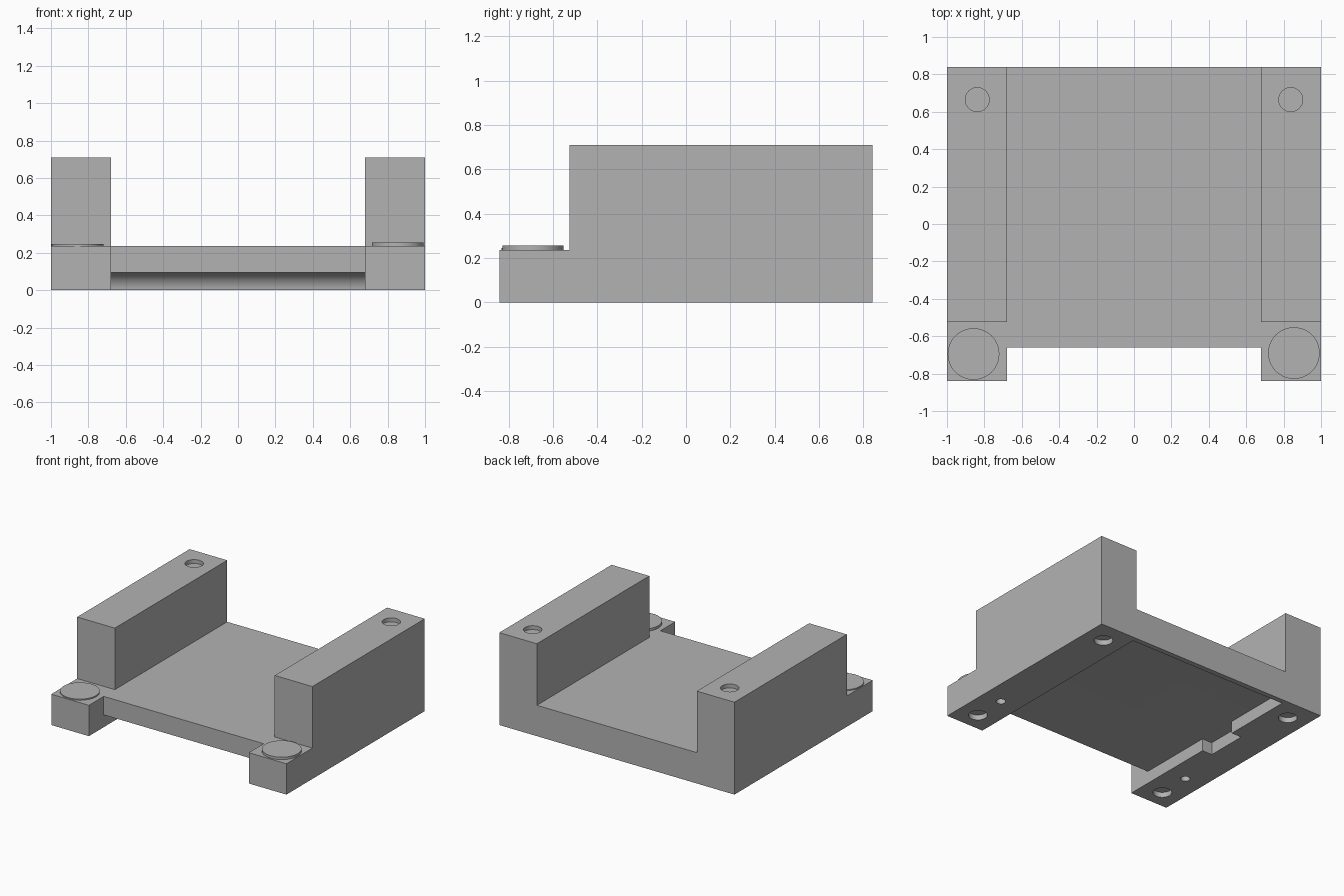
import bpy, bmesh, math
from mathutils import Vector

if "Cube" in bpy.data.objects:
    bpy.data.objects.remove(bpy.data.objects["Cube"])

grey = bpy.data.materials.new("plain grey")
grey.diffuse_color = (0.45, 0.45, 0.45, 1)
grey.use_nodes = True
grey.node_tree.nodes["Principled BSDF"].inputs["Base Color"].default_value = grey.diffuse_color


def prism(name, outline, start, end, place):
    """Extrude a 2D outline; place(u, v, w) maps outline and depth to xyz."""
    bm = bmesh.new()
    rings = [[bm.verts.new(Vector(place(u, v, w))) for u, v in outline] for w in (start, end)]
    n = len(outline)
    bm.faces.new(rings[0])
    bm.faces.new(rings[1])
    for i in range(n):
        j = (i + 1) % n
        bm.faces.new((rings[0][i], rings[0][j], rings[1][j], rings[1][i]))
    bmesh.ops.recalc_face_normals(bm, faces=bm.faces)
    mesh = bpy.data.meshes.new(name)
    bm.to_mesh(mesh)
    bm.free()
    mesh.materials.append(grey)
    obj = bpy.data.objects.new(name, mesh)
    bpy.context.collection.objects.link(obj)
    return obj


def along_x(u, v, w): return (w, u, v)
def along_y(u, v, w): return (u, w, v)
def along_z(u, v, w): return (u, v, w)


def box(name, x, y, z):
    pts = [(x[0], y[0]), (x[1], y[0]), (x[1], y[1]), (x[0], y[1])]
    return prism(name, pts, z[0], z[1], along_z)


def cylinder(name, x, y, r, z0, z1, n=48):
    pts = [(x + r * math.cos(2 * math.pi * i / n), y + r * math.sin(2 * math.pi * i / n))
           for i in range(n)]
    return prism(name, pts, z0, z1, along_z)


def smooth(obj):
    bpy.ops.object.select_all(action='DESELECT')
    obj.select_set(True)
    bpy.context.view_layer.objects.active = obj
    bpy.ops.object.shade_smooth_by_angle(angle=math.radians(30))


def cut(obj, cutter):
    bpy.context.view_layer.objects.active = obj
    mod = obj.modifiers.new("cut", 'BOOLEAN')
    mod.operation = 'DIFFERENCE'
    mod.solver = 'EXACT'
    mod.object = cutter
    bpy.ops.object.modifier_apply(modifier=mod.name)
    bpy.data.objects.remove(cutter)


IN, FLOOR, TOP, BACK = 0.68, 0.237, 0.71, 0.84

# U-shaped body: floor with two side rails
body = prism("body", [(-1, 0), (1, 0), (1, TOP), (IN, TOP), (IN, FLOOR),
                      (-IN, FLOOR), (-IN, TOP), (-1, TOP)], -BACK, BACK, along_y)

# Lowered front feet
cut(body, box("step_cutter", (-1.1, 1.1), (-1, -0.525), (FLOOR, 1)))

# Underside recess with a rounded back end, joined to the gap between the feet
depth = 0.095
arc = [(0.705 + depth * math.cos(t), depth * math.sin(t))
       for t in (math.pi / 2 * i / 12 for i in range(13))]
recess = [(0.80, -0.1)] + arc + [(-0.66, depth), (-0.66, 0.4), (-1, 0.4), (-1, -0.1)]
cut(body, prism("recess_cutter", recess, -IN, IN, along_x))

# Small side pocket off the recess
cut(body, box("pocket_cutter", (-0.765, -0.6), (-0.065, 0.253), (-0.1, depth)))

# Blind round holes in rail tops and underside
for s in (-1, 1):
    cut(body, cylinder("top_hole", s * 0.838, 0.665, 0.064, TOP - 0.03, TOP + 0.1))
    for y, r in ((0.67, 0.066), (-0.445, 0.033), (-0.695, 0.066)):
        cut(body, cylinder("bottom_hole", s * 0.842, y, r, -0.1, 0.04))
smooth(body)

# Round pads on the front feet
smooth(cylinder("left_pad", -0.858, -0.695, 0.138, FLOOR - 0.01, 0.246))
smooth(cylinder("right_pad", 0.855, -0.69, 0.138, FLOOR - 0.01, 0.256))
